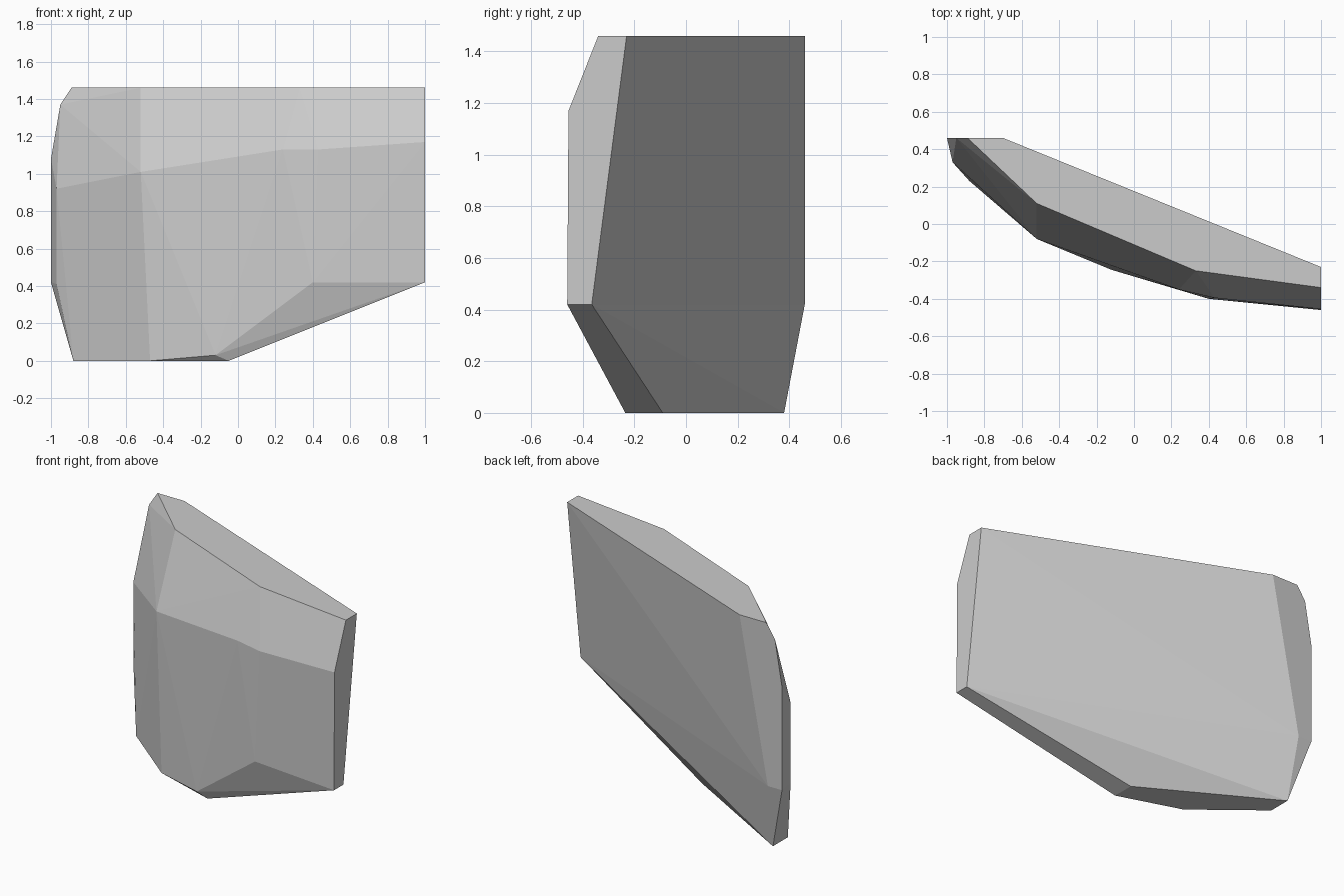
import bpy
import bmesh

cube = bpy.data.objects.get("Cube")
if cube:
    bpy.data.objects.remove(cube, do_unlink=True)

# Stone colour
stone = bpy.data.materials.new("stone_grey")
stone.use_nodes = True
grey = (0.6, 0.6, 0.6, 1.0)
stone.diffuse_color = grey
stone.node_tree.nodes["Principled BSDF"].inputs["Base Color"].default_value = grey

# Corner groups of the faceted slab
top_rim = [(-.89, .46), (-.7, .46), (1, -.23), (1, -.34), (.33, -.25), (-.52, .11)]
base_rim = [(-.88, .38), (-.05, -.09), (-.05, -.235), (-.47, -.1), (-.88, .23)]
front_ridge = [(-.97, .33, .92), (-.52, -.08, 1.01), (.24, -.35, 1.13),
               (.43, -.395, 1.13), (1, -.455, 1.17)]
front_chin = [(-.97, .33, .41), (-.12, -.245, .03), (.4, -.4, .42), (1, -.46, .42)]
back_edge = [(1, -.365, .42), (-.9, .46, .42), (-1, .46, .42),
             (-1, .46, 1.08), (-.95, .46, 1.37)]
corners = ([(x, y, 1.46) for x, y in top_rim] + [(x, y, 0) for x, y in base_rim]
           + front_ridge + front_chin + back_edge)

# Wrap the corners in flat facets
bm = bmesh.new()
for corner in corners:
    bm.verts.new(corner)
hull = bmesh.ops.convex_hull(bm, input=bm.verts[:])
loose = [v for v in bm.verts if not v.link_faces]
bmesh.ops.delete(bm, geom=loose, context='VERTS')
bmesh.ops.recalc_face_normals(bm, faces=bm.faces[:])

mesh = bpy.data.meshes.new("rock_slab")
bm.to_mesh(mesh)
bm.free()
mesh.materials.append(stone)
slab = bpy.data.objects.new("rock_slab", mesh)
bpy.context.scene.collection.objects.link(slab)
